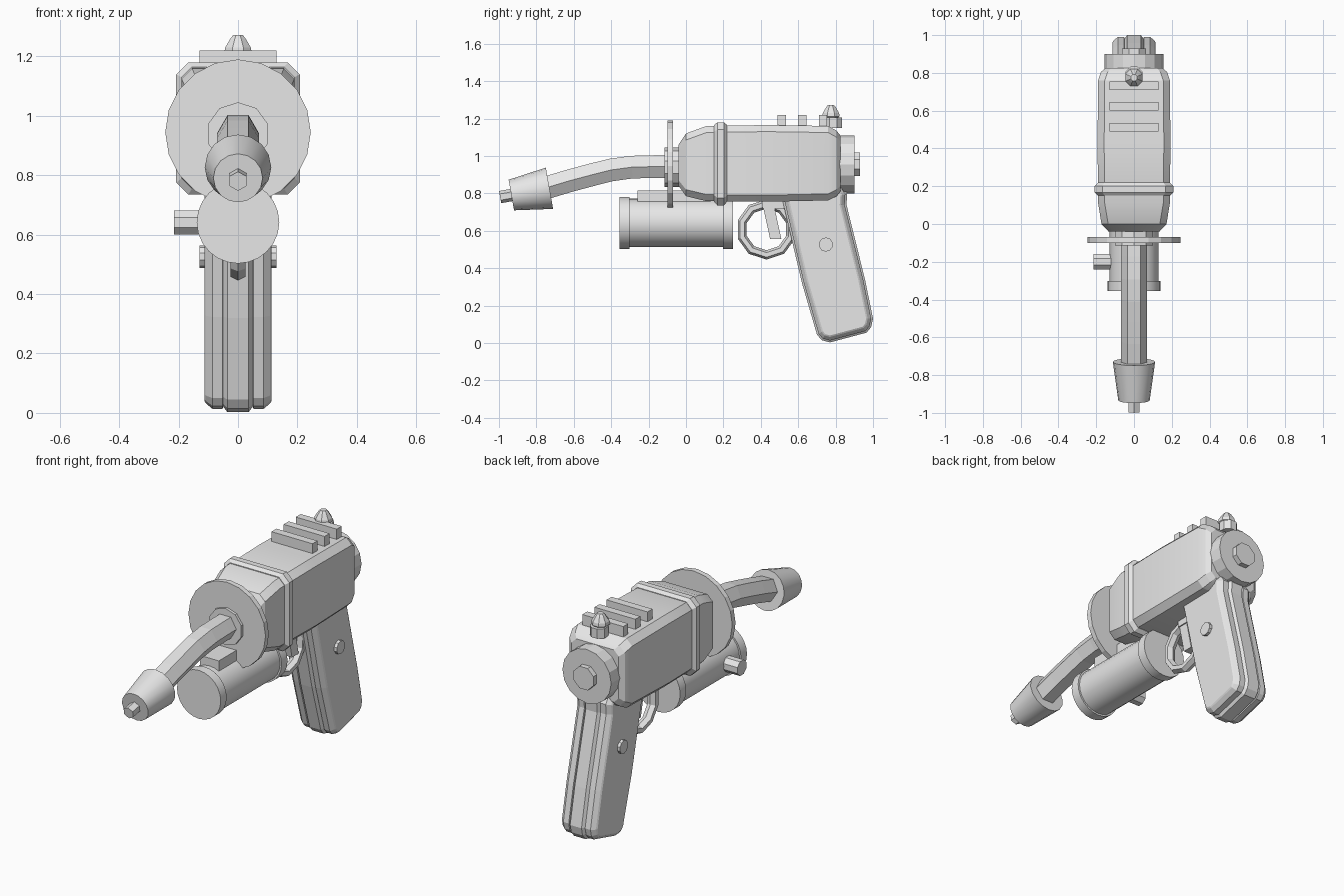
import bpy, bmesh, math
from mathutils import Vector

if "Cube" in bpy.data.objects:
    bpy.data.objects.remove(bpy.data.objects["Cube"])

V = Vector
metal = bpy.data.materials.new("grey_metal")
metal.diffuse_color = (0.8, 0.8, 0.8, 1)
metal.use_nodes = True
metal.node_tree.nodes["Principled BSDF"].inputs["Base Color"].default_value = metal.diffuse_color


def loft(name, rings, smooth=None, closed=False):
    """Skin a list of equal-length point rings; cap the ends unless closed."""
    bm = bmesh.new()
    vs = [[bm.verts.new(p) for p in r] for r in rings]
    n = len(rings[0])
    for k in range(len(vs) if closed else len(vs) - 1):
        a, b = vs[k], vs[(k + 1) % len(vs)]
        for i in range(n):
            j = (i + 1) % n
            bm.faces.new((a[i], a[j], b[j], b[i]))
    if not closed:
        bm.faces.new(vs[0])
        bm.faces.new(vs[-1])
    bmesh.ops.recalc_face_normals(bm, faces=bm.faces)
    me = bpy.data.meshes.new(name)
    bm.to_mesh(me)
    bm.free()
    me.materials.append(metal)
    ob = bpy.data.objects.new(name, me)
    bpy.context.collection.objects.link(ob)
    if smooth:
        bpy.ops.object.select_all(action='DESELECT')
        bpy.context.view_layer.objects.active = ob
        ob.select_set(True)
        bpy.ops.object.shade_smooth_by_angle(angle=math.radians(smooth))
    return ob


def circle(c, r, axis, n, phase=0.0):
    """Regular polygon around an axis."""
    axis = V(axis).normalized()
    u = V((0, 1, 0)) if abs(axis.x) > 0.9 else V((1, 0, 0))
    w = axis.cross(u)
    return [V(c) + r * (math.cos(t) * u + math.sin(t) * w)
            for t in (2 * math.pi * (i + phase) / n for i in range(n))]


def lathe(name, origin, axis, profile, n, phase=0.0, smooth=None):
    """Turned part: profile is (distance along axis, radius)."""
    d = V(axis).normalized()
    return loft(name, [circle(V(origin) + d * s, r, d, n, phase) for s, r in profile], smooth)


def box(name, x, y, z, lean=0.0):
    """Box from ranges, optionally leaning in y from top to bottom."""
    return loft(name, [[V((a, y[0] + s, h)), V((b, y[0] + s, h)), V((b, y[1] + s, h)), V((a, y[1] + s, h))]
                       for (a, b), h, s in ((x, z[1], 0), (x, z[0], lean))])


def section(y, hx, z0, z1, c):
    """Rectangle with cut corners in the xz plane."""
    return [V((x, y, z)) for x, z in (
        (-hx + c, z0), (hx - c, z0), (hx, z0 + c), (hx, z1 - c),
        (hx - c, z1), (-hx + c, z1), (-hx, z1 - c), (-hx, z0 + c))]


def inset(pts, d):
    """Offset a counter-clockwise outline inwards."""
    out = []
    for i, p in enumerate(pts):
        a = (p - pts[i - 1]).normalized()
        b = (pts[(i + 1) % len(pts)] - p).normalized()
        na, nb = V((-a.y, a.x)), V((-b.y, b.x))
        out.append(p + (na + nb) * d / (1 + na.dot(nb)))
    return out


# Main housing and the band around it
loft("housing", [section(*s) for s in (
    (-0.04, 0.135, 0.84, 1.06, 0.03), (0.0, 0.172, 0.785, 1.12, 0.035),
    (0.11, 0.19, 0.758, 1.16, 0.035), (0.43, 0.193, 0.755, 1.165, 0.035),
    (0.76, 0.19, 0.762, 1.16, 0.035), (0.805, 0.175, 0.785, 1.135, 0.035),
    (0.825, 0.15, 0.81, 1.11, 0.03))], smooth=25)
loft("housing_band", [section(*s) for s in (
    (0.15, 0.19, 0.755, 1.165, 0.035), (0.168, 0.208, 0.735, 1.18, 0.04),
    (0.202, 0.208, 0.735, 1.18, 0.04), (0.22, 0.19, 0.755, 1.165, 0.035))])

# Cooling fins on top
for i in range(3):
    y = 0.49 + 0.11 * i
    box(f"top_fin_{i + 1}", (-0.13, 0.13), (y, y + 0.045), (1.14, 1.22))

# Knob on top at the rear
lathe("top_knob_base", (0, 0.787, 1.15), (0, 0, 1), [(0, 0.05), (0.055, 0.05)], 8, 0.5)
lathe("top_knob", (0, 0.775, 1.2), (0, 0, 1),
      [(0, 0.035), (0.012, 0.05), (0.03, 0.047), (0.06, 0.028), (0.072, 0.018)], 8, 0.5)

# Rear cap and bolt
lathe("rear_cap", (0, 0.8, 0.955), (0, 1, 0), [(0, 0.155), (0.1, 0.155)], 16)
lathe("rear_bolt", (0, 0.89, 0.955), (0, 1, 0), [(0, 0.068), (0.04, 0.068)], 8, 0.5)

# Front shield and collar
lathe("front_shield", (0, -0.1, 0.945), (0, 1, 0), [(0, 0.245), (0.03, 0.245)], 20)
lathe("barrel_collar", (0, -0.115, 0.94), (0, 1, 0), [(0, 0.106), (0.1, 0.106)], 10, 0.5)

# Curved six-sided barrel
path = [V((0, y, z)) for y, z in (
    (-0.08, 0.943), (-0.17, 0.943), (-0.29, 0.94), (-0.40, 0.925), (-0.50, 0.9),
    (-0.62, 0.868), (-0.74, 0.832), (-0.78, 0.823))]
loft("barrel", [circle(p, 0.07, path[min(i + 1, 7)] - path[max(i - 1, 0)], 6)
                for i, p in enumerate(path)])

# Nozzle and tip
aim = V((0, -0.203, -0.036))
lathe("nozzle", (0, -0.73, 0.827), aim, [(0, 0.112), (0.207, 0.083)], 16, smooth=30)
lathe("nozzle_tip", (0, -0.92, 0.793), aim, [(0, 0.033), (0.075, 0.033)], 6, 0.5)

# Tank below the barrel, with rims, mount and side valve
lathe("tank", (0, -0.34, 0.642), (0, 1, 0), [(0, 0.129), (0.58, 0.129)], 24, smooth=30)
for name, y in (("tank_front_rim", -0.355), ("tank_rear_rim", 0.197)):
    lathe(name, (0, y, 0.642), (0, 1, 0), [(0, 0.139), (0.054, 0.139)], 24, smooth=30)
box("tank_mount", (-0.06, 0.06), (-0.26, 0.13), (0.74, 0.815))
lathe("side_valve", (-0.1, -0.2, 0.641), (-1, 0, 0), [(0, 0.044), (0.115, 0.044)], 8, 0.5)

# Trigger guard ring and trigger
guard = []
for i in range(10):
    t = 2 * math.pi * (i + 0.5) / 10
    out = V((0, math.cos(t), math.sin(t)))
    guard.append([V((0, 0.43, 0.607)) + out * (0.136 + 0.025 * math.cos(a)) + V((0.03 * math.sin(a), 0, 0))
                  for a in (math.pi * k / 3 for k in range(6))])
loft("trigger_guard", guard, closed=True)
box("trigger", (-0.028, 0.028), (0.405, 0.465), (0.555, 0.76), 0.045)
box("trigger_base", (-0.035, 0.035), (0.41, 0.54), (0.72, 0.78))

# Grip: layered outline with raised spine and bevelled side panels
outline = [V(p) for p in (
    (0.5, 0.83), (0.535, 0.68), (0.62, 0.32), (0.7, 0.045), (0.725, 0.015), (0.77, 0.003),
    (0.965, 0.055), (0.99, 0.085), (1.0, 0.13), (0.957, 0.34), (0.885, 0.63),
    (0.858, 0.74), (0.862, 0.80), (0.835, 0.84))]
half = [(0.113, 0.036), (0.108, 0.028), (0.086, 0.01), (0.052, 0.01), (0.05, 0.018), (0.036, 0.0)]
layers = half + [(-x, d) for x, d in reversed(half)]
loft("grip", [[V((x, p.x, p.y)) for p in inset(outline, d)] for x, d in layers])

# Pin through the grip
lathe("grip_pin", (-0.13, 0.748, 0.526), (1, 0, 0), [(0, 0.038), (0.26, 0.038)], 10, 0.5)
